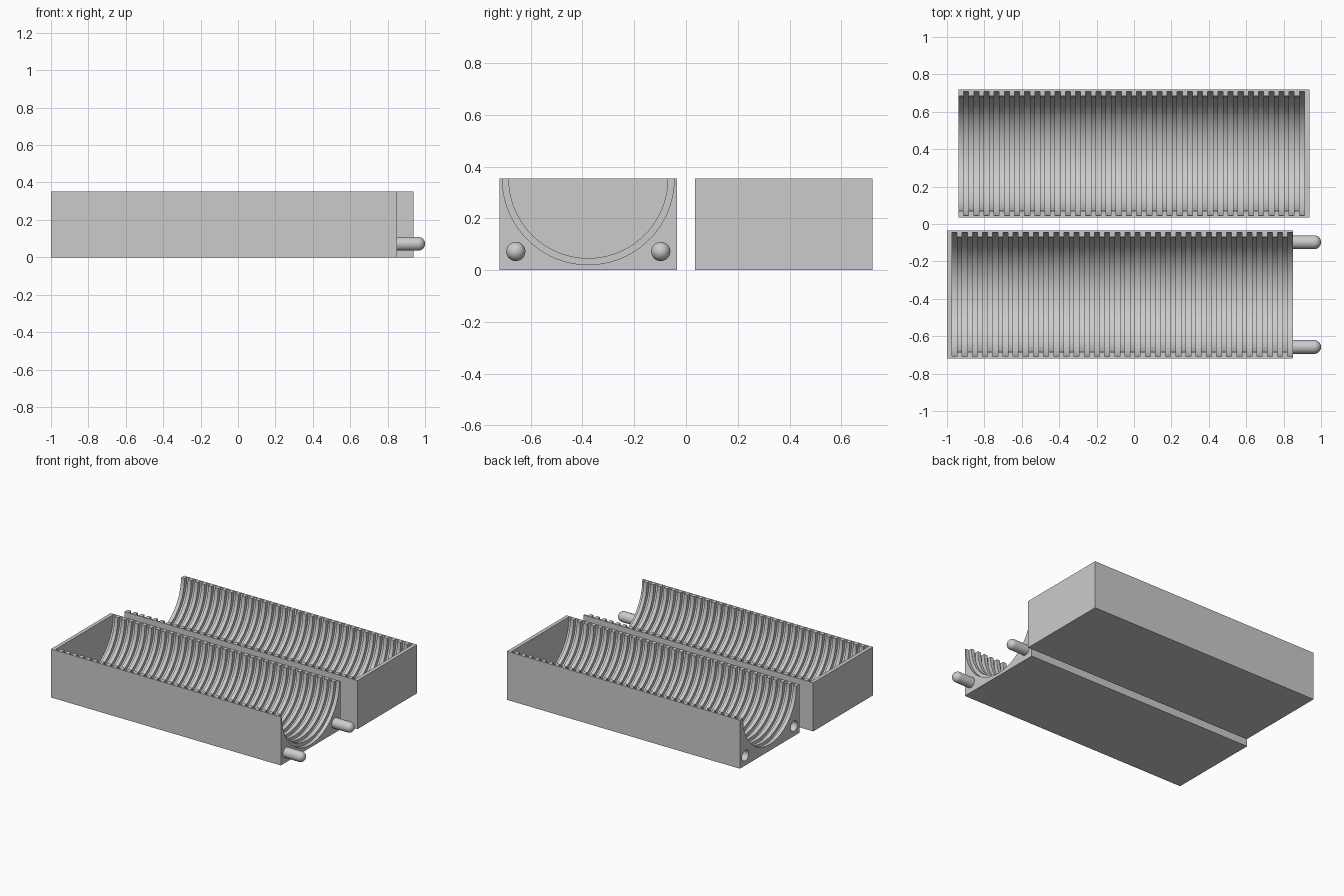
import bpy, bmesh, math

if "Cube" in bpy.data.objects:
    bpy.data.objects.remove(bpy.data.objects["Cube"])

H = 0.353            # tray height
DEPTH = 0.685        # tray width in y
YC = 0.3775          # tray centre distance from y = 0
W = 1.876 / 69       # width of one rib, one groove and the end wall
R_RIB, R_GROOVE = 0.307, 0.332
PIN_R, PIN_Y, PIN_Z = 0.037, 0.28, 0.072

grey = bpy.data.materials.new("light grey plastic")
grey.diffuse_color = (0.6, 0.6, 0.6, 1)
grey.use_nodes = True
grey.node_tree.nodes["Principled BSDF"].inputs["Base Color"].default_value = grey.diffuse_color


def finish(name, bm):
    bmesh.ops.recalc_face_normals(bm, faces=bm.faces)
    me = bpy.data.meshes.new(name)
    bm.to_mesh(me)
    bm.free()
    me.materials.append(grey)
    ob = bpy.data.objects.new(name, me)
    bpy.context.collection.objects.link(ob)
    return ob


def block(name, x0, x1, yc):
    bm = bmesh.new()
    bmesh.ops.create_cube(bm, size=1)
    for v in bm.verts:
        v.co = ((x0 + x1) / 2 + v.co.x * (x1 - x0), yc + v.co.y * DEPTH, (v.co.z + 0.5) * H)
    return finish(name, bm)


def lathe(name, profile, y, z, seg):
    """Closed solid of revolution about an x-parallel axis, profile = (x, radius)."""
    bm = bmesh.new()
    rings = [[bm.verts.new((x, y + r * math.cos(2 * math.pi * i / seg),
                            z + r * math.sin(2 * math.pi * i / seg)))
              for i in range(seg)] for x, r in profile]
    for a, b in zip(rings, rings[1:]):
        for i in range(seg):
            j = (i + 1) % seg
            bm.faces.new((a[i], a[j], b[j], b[i]))
    bm.faces.new(rings[0])
    bm.faces.new(rings[-1])
    return finish(name, bm)


def dome_rod(x0, x1, r):
    """Rod profile with a rounded tip at x1."""
    tip = [(x1 - r + r * math.sin(t * math.pi / 16), r * math.cos(t * math.pi / 16)) for t in range(8)]
    return [(x0, r)] + tip + [(x1, r * 0.03)]


def ribbed(start, step, count):
    """Alternating groove / rib profile starting with a groove at the end wall."""
    pts = []
    for i in range(count):
        r = R_RIB if i % 2 else R_GROOVE
        end = i + 1 if i < count - 1 else i + 3     # run out past the open end
        pts += [(start + i * step, r), (start + end * step, r)]
    return pts


def select(ob):
    bpy.ops.object.select_all(action='DESELECT')
    ob.select_set(True)
    bpy.context.view_layer.objects.active = ob


def cut(ob, cutter):
    cutter.hide_render = True
    mod = ob.modifiers.new("cut", 'BOOLEAN')
    mod.operation = 'DIFFERENCE'
    mod.solver = 'EXACT'
    mod.object = cutter
    select(ob)
    bpy.ops.object.modifier_apply(modifier=mod.name)
    bpy.data.objects.remove(cutter, do_unlink=True)


def smooth(ob):
    select(ob)
    bpy.ops.object.shade_smooth_by_angle(angle=math.radians(30))


# front tray: end wall on the left, open on the right
front_end = -1 + 68 * W
front = block("front_tray", -1, front_end, -YC)
cut(front, lathe("channel_cutter", ribbed(-1 + W, W, 67), -YC, H, 96))
smooth(front)

# back tray: end wall on the right, open on the left, with pin sockets
back = block("back_tray", -0.938, 0.938, YC)
cut(back, lathe("channel_cutter", ribbed(0.938 - W, -W, 68), YC, H, 96))
for s in (-1, 1):
    cut(back, lathe("socket_cutter", dome_rod(-1, -0.938 + 0.155, PIN_R + 0.001),
                    YC + s * PIN_Y, PIN_Z, 32))
smooth(back)

# locating pins on the open end of the front tray
for s, side in ((-1, "outer"), (1, "inner")):
    smooth(lathe(side + "_pin", dome_rod(front_end - 0.01, 1, PIN_R), -YC + s * PIN_Y, PIN_Z, 32))
